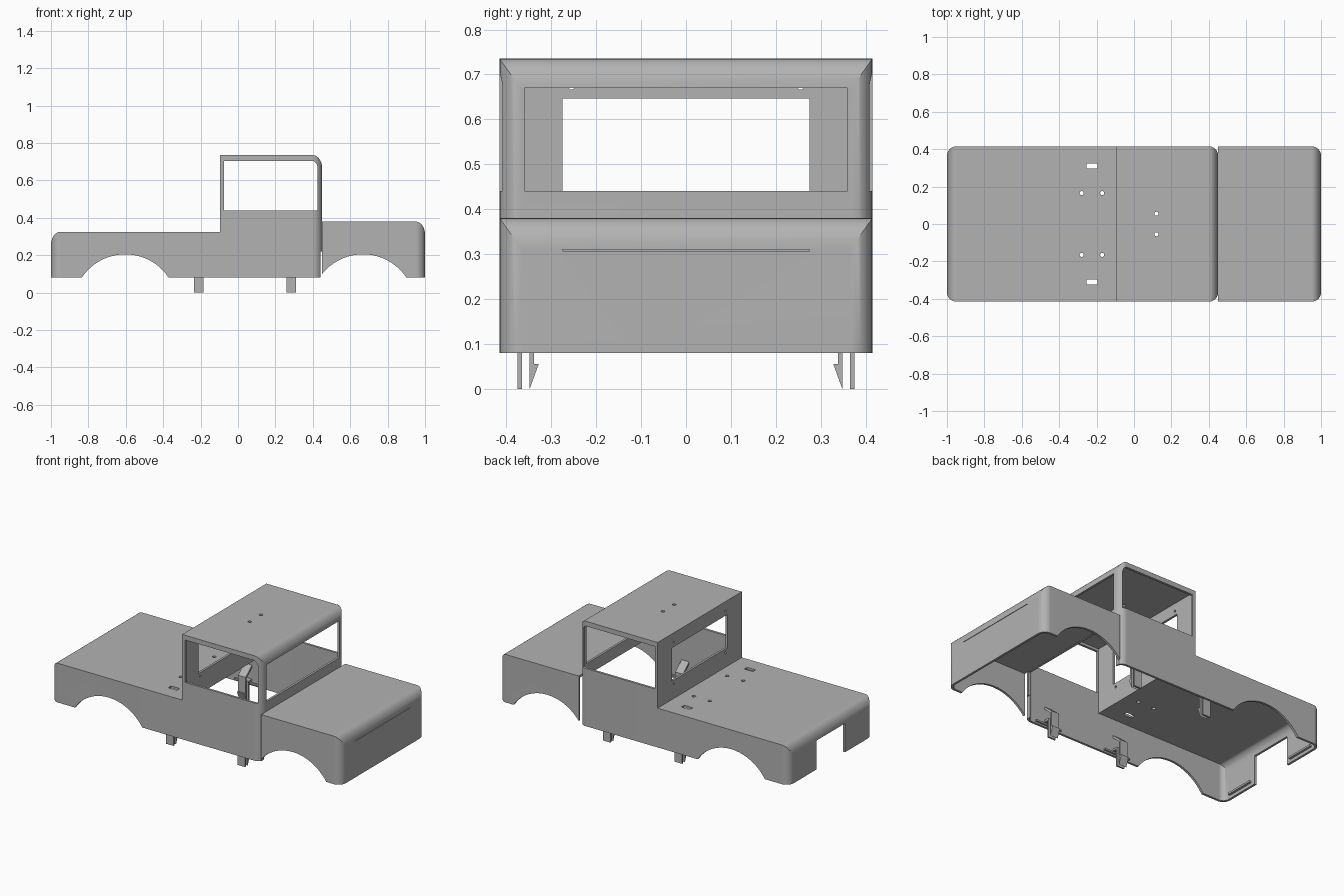
import bpy, bmesh, math

if "Cube" in bpy.data.objects:
    bpy.data.objects.remove(bpy.data.objects["Cube"], do_unlink=True)

grey = bpy.data.materials.new("body grey")
grey.use_nodes = True
colour = (0.45, 0.45, 0.45, 1)
grey.diffuse_color = colour
grey.node_tree.nodes["Principled BSDF"].inputs["Base Color"].default_value = colour

HALF_W, T = 0.415, 0.014
RX, RY, RZ = 0.05, 0.05, 0.07


def prism(name, pts, axis, lo, hi):
    """Extrude a flat outline along the given axis."""
    place = {"x": lambda a, b, c: (c, a, b),
             "y": lambda a, b, c: (a, c, b),
             "z": lambda a, b, c: (a, b, c)}[axis]
    bm = bmesh.new()
    low = [bm.verts.new(place(a, b, lo)) for a, b in pts]
    high = [bm.verts.new(place(a, b, hi)) for a, b in pts]
    bm.faces.new(low)
    bm.faces.new(high)
    n = len(pts)
    for i in range(n):
        j = (i + 1) % n
        bm.faces.new((low[i], low[j], high[j], high[i]))
    bmesh.ops.recalc_face_normals(bm, faces=bm.faces)
    mesh = bpy.data.meshes.new(name)
    bm.to_mesh(mesh)
    bm.free()
    mesh.materials.append(grey)
    obj = bpy.data.objects.new(name, mesh)
    bpy.context.collection.objects.link(obj)
    return obj


def rect(a0, a1, b0, b1):
    return [(a0, b0), (a1, b0), (a1, b1), (a0, b1)]


def box(name, x0, x1, y0, y1, z0, z1):
    return prism(name, rect(x0, x1, y0, y1), "z", z0, z1)


def disc(cx, cy, r, n):
    return [(cx + r * math.cos(k * math.tau / n), cy + r * math.sin(k * math.tau / n))
            for k in range(n)]


def corner(cx, cy, rx, ry, steps=9):
    """Quarter ellipse from the side (+x) up to the top (+y)."""
    return [(cx + rx * math.cos(k * math.pi / 2 / steps),
             cy + ry * math.sin(k * math.pi / 2 / steps)) for k in range(steps + 1)]


def combine(target, tool, operation):
    mod = target.modifiers.new("combine", "BOOLEAN")
    mod.operation, mod.object, mod.solver = operation, tool, "EXACT"
    bpy.context.view_layer.objects.active = target
    bpy.ops.object.modifier_apply(modifier=mod.name)
    bpy.data.objects.remove(tool, do_unlink=True)


def cut(target, tool):
    combine(target, tool, "DIFFERENCE")


def block(name, back, end, z0, z1, inset=0.0):
    """Block whose end face has rounded top and upright corners."""
    s = 1 if end > back else -1
    e, w, top = abs(end - back) - inset, HALF_W - inset, z1 - inset
    rx, ry, rz = RX - inset, RY - inset, RZ - inset
    side = [(0, z0), (e, z0)] + corner(e - rx, top - rz, rx, rz) + [(0, top)]
    arc = corner(e - rx, w - ry, rx, ry)
    plan = [(0, -w)] + [(x, -y) for x, y in reversed(arc)] + arc + [(0, w)]
    obj = prism(name, [(back + s * x, z) for x, z in side], "y", -1, 1)
    tool = prism("plan_cutter", [(back + s * x, y) for x, y in plan], "z", -1, 2)
    combine(obj, tool, "INTERSECT")
    return obj


# Cab and bed shell
body = block("cab_and_bed", -0.095, 0.45, 0.08, 0.735)
combine(body, block("bed", -0.05, -1, 0.08, 0.325), "UNION")
cut(body, block("cab_hollow", -0.095 + T, 0.45, -0.1, 0.735, T))
cut(body, block("bed_hollow", -0.04, -1, -0.1, 0.325, T))

# Windows
side_window = ([(-0.075, 0.44), (0.425, 0.44)]
               + corner(0.395, 0.665, 0.03, 0.04) + [(-0.075, 0.705)])
cut(body, prism("side_window", side_window, "y", -0.6, 0.6))
cut(body, box("windshield", 0.36, 0.6, -0.36, 0.36, 0.44, 0.67))
cut(body, box("rear_window", -0.2, 0, -0.275, 0.275, 0.44, 0.647))

# Lower front opening and the gap behind the front wheel
cut(body, box("front_opening", 0.4, 0.6, -0.37, 0.37, -0.1, 0.365))
cut(body, box("wheel_gap", 0.44, 0.6, -0.6, 0.6, -0.1, 0.22))

# Tailgate notch, wheel arch and mounting holes
cut(body, box("tail_notch", -1.1, -0.9, -0.14, 0.14, -0.1, 0.26))
cut(body, prism("rear_arch", disc(-0.603, -0.074, 0.279, 64), "y", -0.6, 0.6))
for s in (-1, 1):
    cut(body, box("bed_slot", -0.255, -0.195, s * 0.31 - 0.014, s * 0.31 + 0.014, 0.28, 0.35))
    for x in (-0.28, -0.17):
        cut(body, prism("bed_hole", disc(x, s * 0.165, 0.011, 16), "z", 0.28, 0.35))
    cut(body, prism("roof_hole", disc(0.12, s * 0.055, 0.011, 16), "z", 0.7, 0.8))
    for z in (0.673, 0.415):
        cut(body, prism("wall_hole", disc(s * 0.255, z, 0.007, 12), "x", -0.12, -0.06))

# Hood shell
hood = block("hood", 0.45, 1, 0.08, 0.38)
cut(hood, block("hood_hollow", 0.44, 1, -0.1, 0.38, T))
cut(hood, prism("front_arch", disc(0.668, -0.074, 0.279, 64), "y", -0.6, 0.6))
cut(hood, box("nose_crease", 0.996, 1.1, -0.275, 0.275, 0.307, 0.31))

for shell in (body, hood):
    bpy.ops.object.select_all(action="DESELECT")
    shell.select_set(True)
    bpy.context.view_layer.objects.active = shell
    bpy.ops.object.shade_smooth_by_angle(angle=math.radians(30))
    weighted = shell.modifiers.new("clean_shading", "WEIGHTED_NORMAL")
    weighted.keep_sharp = True

# Snap clips and guide posts under the sills
clip = [(0.348, 0.0), (0.348, 0.145), (0.404, 0.195), (0.404, 0.21),
        (0.338, 0.155), (0.338, 0.055), (0.328, 0.055)]
for end, x in (("rear", -0.21), ("front", 0.285)):
    for side, s in (("left", 1), ("right", -1)):
        tag = f"{end}_{side}"
        prism("clip_" + tag, [(s * y, z) for y, z in clip], "x", x - 0.026, x + 0.026)
        box("post_" + tag, x - 0.026, x + 0.026, *sorted((s * 0.365, s * 0.375)), 0, 0.12)
        box("post_web_" + tag, x - 0.026, x + 0.026, *sorted((s * 0.37, s * 0.404)), 0.108, 0.12)
        box("sill_rail_" + tag, x - 0.09, x + 0.09, *sorted((s * 0.39, s * 0.404)), 0.09, 0.1)

# Inner rails at the tail and nose
for side, s in (("left", 1), ("right", -1)):
    y0, y1 = sorted((s * 0.17, s * 0.35))
    box("tail_rail_" + side, -0.988, -0.972, y0, y1, 0.1, 0.112)
    box("nose_rail_" + side, 0.972, 0.988, y0, y1, 0.1, 0.112)
